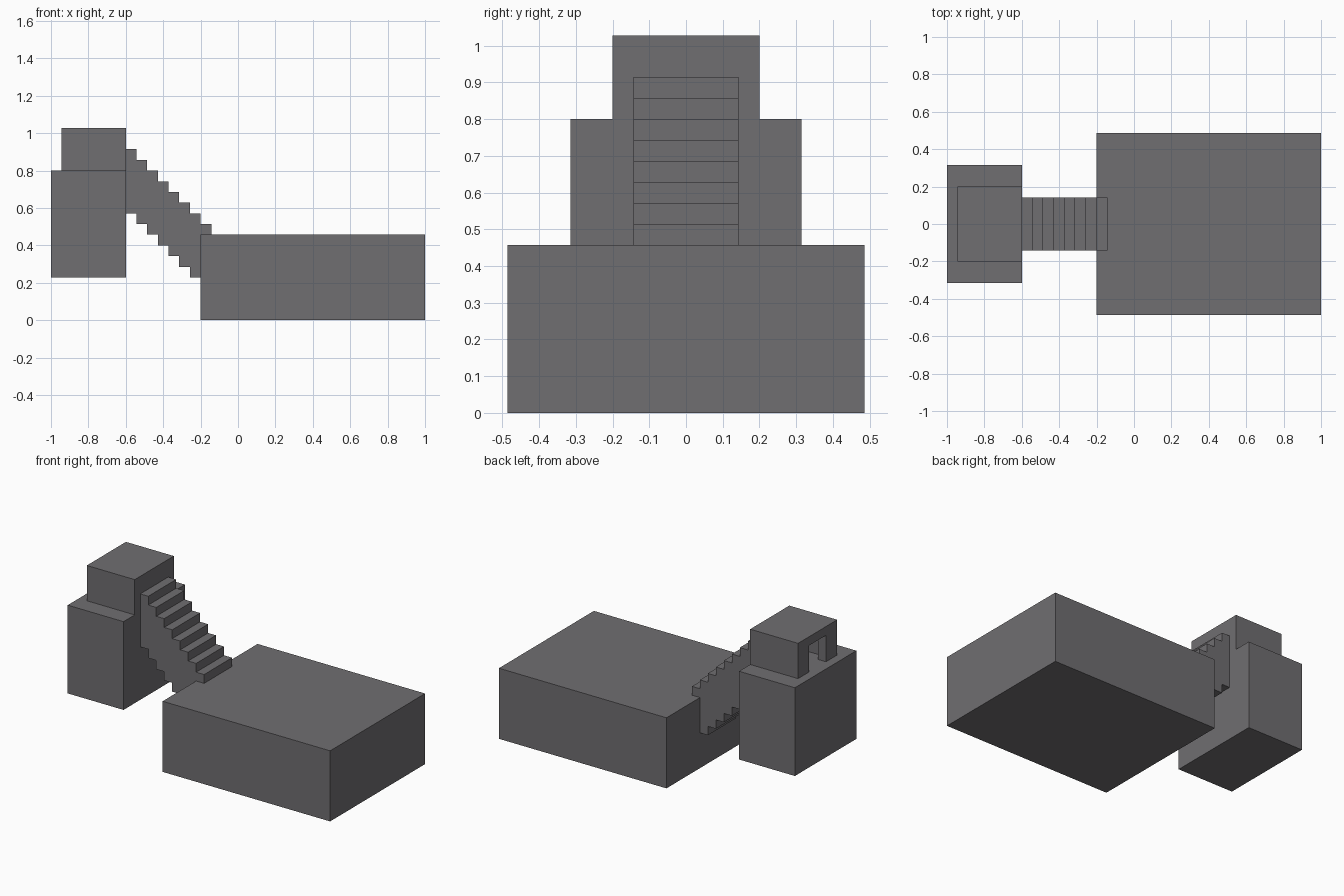
import bpy
import bmesh

cube = bpy.data.objects.get("Cube")
if cube:
    bpy.data.objects.remove(cube, do_unlink=True)

U = 2 / 35  # one building unit

# Single stone colour
stone = bpy.data.materials.new("stone_grey")
stone.use_nodes = True
colour = (0.162, 0.156, 0.165, 1)
stone.diffuse_color = colour
stone.node_tree.nodes["Principled BSDF"].inputs["Base Color"].default_value = colour


def prism(name, outline, low, high, axis="z"):
    """Extrude an outline along z (points are x, y) or along y (points are x, z)."""
    def place(a, b, c):
        return (a * U, b * U, c * U) if axis == "z" else (a * U, c * U, b * U)
    bm = bmesh.new()
    face = bm.faces.new([bm.verts.new(place(a, b, low)) for a, b in outline])
    grown = bmesh.ops.extrude_face_region(bm, geom=[face])["geom"]
    shift = place(0, 0, high - low)
    bmesh.ops.translate(bm, vec=shift,
                        verts=[v for v in grown if isinstance(v, bmesh.types.BMVert)])
    bmesh.ops.recalc_face_normals(bm, faces=bm.faces)
    mesh = bpy.data.meshes.new(name)
    bm.to_mesh(mesh)
    bm.free()
    mesh.materials.append(stone)
    obj = bpy.data.objects.new(name, mesh)
    bpy.context.collection.objects.link(obj)
    return obj


def block(name, x0, x1, half_y, z0, z1):
    return prism(name, [(x0, -half_y), (x1, -half_y), (x1, half_y), (x0, half_y)], z0, z1)


# Main building, tower and cabin on the tower
block("main_block", -3.5, 17.5, 8.5, 0, 8)
block("tower", -17.5, -10.5, 5.5, 4, 14)
cabin = block("cabin", -16.5, -10.5, 3.5, 14, 18)

# Hollow room with a doorway on the far side, one unit thick walls
room = [(-17, -1.5), (-15.5, -1.5), (-15.5, -2.5), (-11.5, -2.5),
        (-11.5, 2.5), (-15.5, 2.5), (-15.5, 1.5), (-17, 1.5)]
cutter = prism("room_cutter", room, 13, 17)
cutter.hide_render = True
cutter.hide_viewport = True
cutter.display_type = "WIRE"
cut = cabin.modifiers.new("room", "BOOLEAN")
cut.operation = "DIFFERENCE"
cut.solver = "EXACT"
cut.object = cutter

# Stair flight, stepped above and below, its last step resting on the main block
STEPS = 8
upper, lower = [], []
for i in range(STEPS):
    x, top = -10.5 + i, 16 - i
    bottom = 10 - i if i < STEPS - 1 else 8
    upper += [(x, top), (x + 1, top)]
    lower += [(x, bottom), (x + 1, bottom)]
prism("stairs", upper + lower[::-1], -2.5, 2.5, axis="y")
